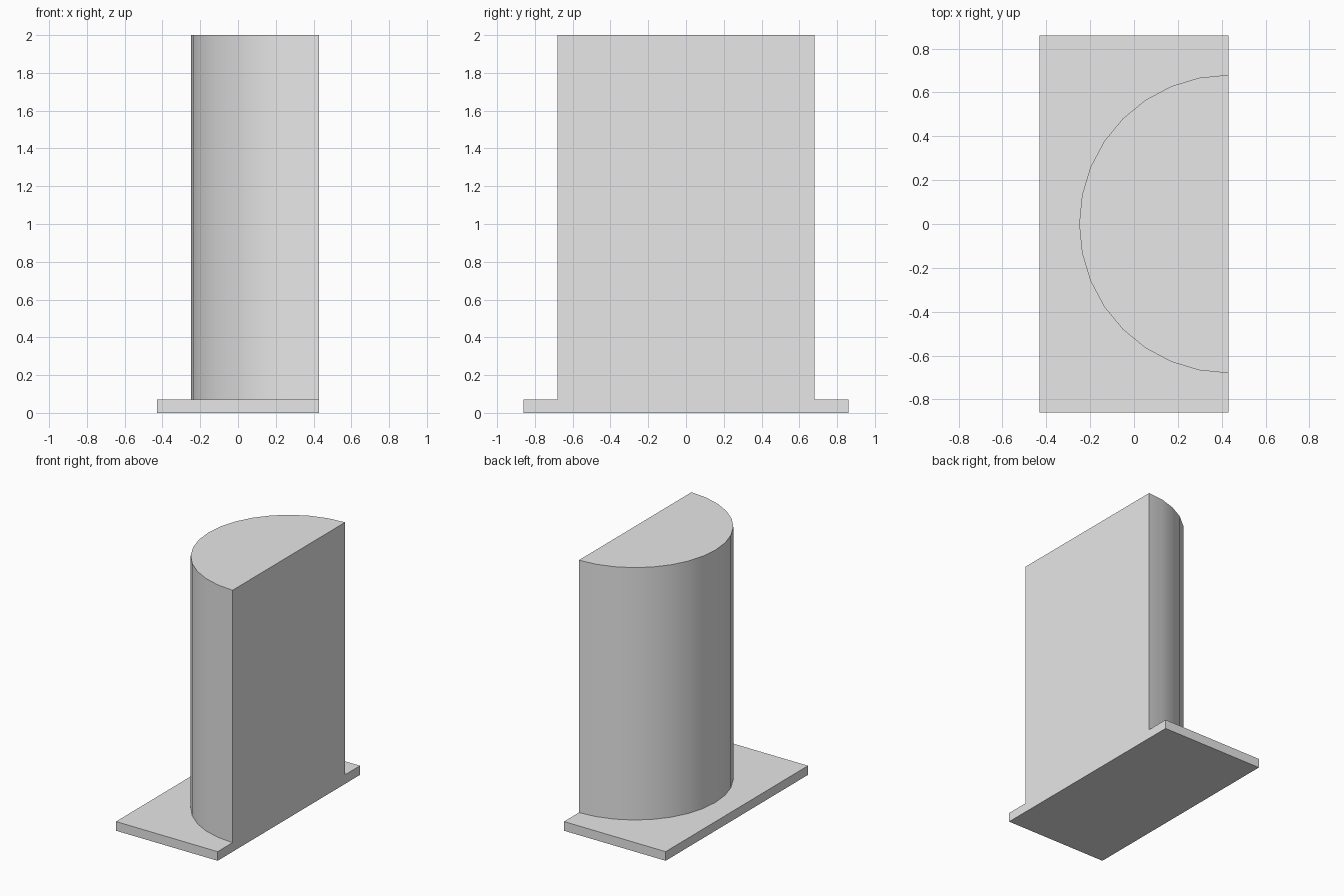
import bpy
import bmesh
import math

cube = bpy.data.objects.get("Cube")
if cube:
    bpy.data.objects.remove(cube, do_unlink=True)

HALF_WIDTH = 0.43
HALF_LENGTH = 0.86
BASE_HEIGHT = 0.07
TOP = 2.0
RADIUS = 0.68
ARC_STEPS = 16

grey = bpy.data.materials.new("light_grey")
grey.use_nodes = True
grey.diffuse_color = (0.8, 0.8, 0.8, 1)
grey.node_tree.nodes["Principled BSDF"].inputs["Base Color"].default_value = grey.diffuse_color


def extrude_profile(name, points, bottom, top):
    """Raise a closed ground-plan outline into a solid part."""
    bm = bmesh.new()
    face = bm.faces.new([bm.verts.new((x, y, bottom)) for x, y in points])
    raised = bmesh.ops.extrude_face_region(bm, geom=[face], use_keep_orig=True)
    verts = [g for g in raised["geom"] if isinstance(g, bmesh.types.BMVert)]
    bmesh.ops.translate(bm, verts=verts, vec=(0, 0, top - bottom))
    bmesh.ops.recalc_face_normals(bm, faces=bm.faces)
    mesh = bpy.data.meshes.new(name)
    bm.to_mesh(mesh)
    bm.free()
    mesh.materials.append(grey)
    obj = bpy.data.objects.new(name, mesh)
    bpy.context.collection.objects.link(obj)
    return obj


# Rectangular base plate
w, l = HALF_WIDTH, HALF_LENGTH
extrude_profile("base_plate", [(-w, -l), (w, -l), (w, l), (-w, l)], 0, BASE_HEIGHT)

# Half-round column, its flat side flush with the plate edge
angles = [math.pi * (0.5 + i / ARC_STEPS) for i in range(ARC_STEPS + 1)]
arc = [(w + RADIUS * math.cos(a), RADIUS * math.sin(a)) for a in angles]
column = extrude_profile("half_round_column", arc, BASE_HEIGHT, TOP)

# Smooth the curved wall, keeping the rims and corners sharp
bpy.ops.object.select_all(action="DESELECT")
column.select_set(True)
bpy.context.view_layer.objects.active = column
bpy.ops.object.shade_smooth_by_angle(angle=math.radians(30))
